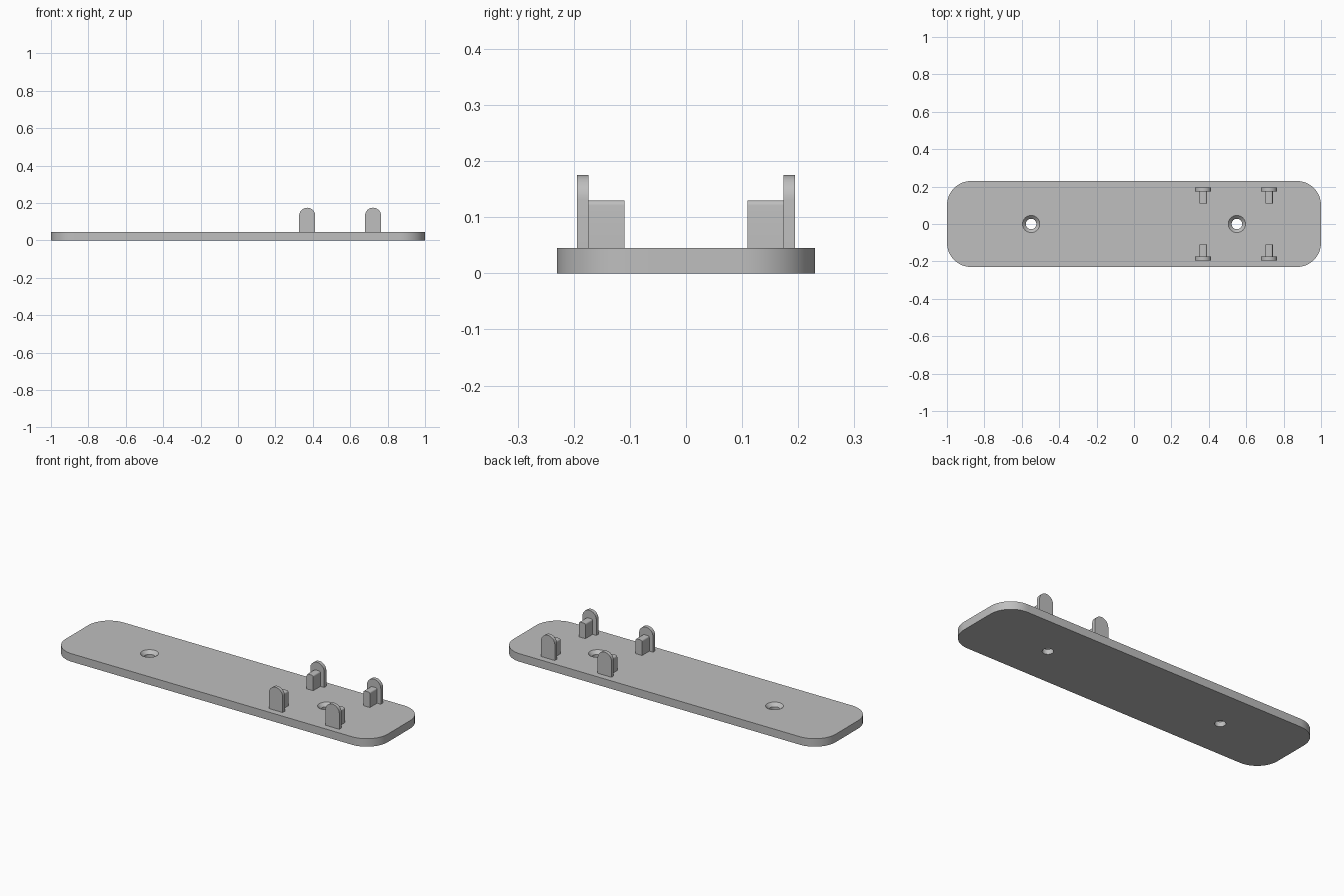
import bpy
import bmesh
from math import cos, sin, pi, radians
from mathutils import Matrix

cube = bpy.data.objects.get("Cube")
if cube:
    bpy.data.objects.remove(cube, do_unlink=True)

PLATE_TOP = 0.045

grey = bpy.data.materials.new("light_grey")
grey.use_nodes = True
colour = (0.52, 0.52, 0.52, 1)
grey.diffuse_color = colour
grey.node_tree.nodes["Principled BSDF"].inputs["Base Color"].default_value = colour


def arc(cx, cy, r, start, end, steps):
    """Points on an arc, angles in degrees."""
    angles = [radians(start + (end - start) * i / steps) for i in range(steps + 1)]
    return [(cx + r * cos(a), cy + r * sin(a)) for a in angles]


def prism(name, outline, depth, matrix=Matrix()):
    """Extrude a 2D outline along its normal, then place it."""
    bm = bmesh.new()
    face = bm.faces.new([bm.verts.new((u, v, 0)) for u, v in outline])
    side = bmesh.ops.extrude_face_region(bm, geom=[face])["geom"]
    bmesh.ops.translate(bm, vec=(0, 0, depth),
                        verts=[g for g in side if isinstance(g, bmesh.types.BMVert)])
    bmesh.ops.transform(bm, matrix=matrix, verts=bm.verts)
    return finish(name, bm)


def finish(name, bm):
    bmesh.ops.recalc_face_normals(bm, faces=bm.faces)
    mesh = bpy.data.meshes.new(name)
    bm.to_mesh(mesh)
    bm.free()
    mesh.materials.append(grey)
    obj = bpy.data.objects.new(name, mesh)
    bpy.context.collection.objects.link(obj)
    return obj


def smooth(obj):
    bpy.ops.object.select_all(action="DESELECT")
    obj.select_set(True)
    bpy.context.view_layer.objects.active = obj
    bpy.ops.object.shade_smooth_by_angle(angle=radians(30))


# Base plate with rounded corners
R = 0.13
X, Y = 1 - R, 0.23 - R
corners = [(X, Y, 0), (-X, Y, 90), (-X, -Y, 180), (X, -Y, 270)]
outline = [p for cx, cy, a in corners for p in arc(cx, cy, R, a, a + 90, 16)]
plate = prism("base_plate", outline, PLATE_TOP)

# Countersunk screw holes
SINK = 0.018
for x in (-0.55, 0.55):
    bm = bmesh.new()
    profile = [(0, -0.02), (0.028, -0.02), (0.028, PLATE_TOP - SINK),
               (0.046, PLATE_TOP), (0.046, 0.08), (0, 0.08)]
    verts = [bm.verts.new((x + r, 0, z)) for r, z in profile]
    edges = [bm.edges.new(pair) for pair in zip(verts, verts[1:])]
    bmesh.ops.spin(bm, geom=verts + edges, cent=(x, 0, 0), axis=(0, 0, 1),
                   angle=2 * pi, steps=40)
    bmesh.ops.remove_doubles(bm, verts=bm.verts, dist=0.0001)
    cutter = finish("screw_hole_cutter", bm)
    cutter.hide_render = True
    bpy.context.view_layer.objects.active = plate
    cut = plate.modifiers.new("screw_hole", "BOOLEAN")
    cut.operation, cut.solver, cut.object = "DIFFERENCE", "EXACT", cutter
    bpy.ops.object.modifier_apply(modifier=cut.name)
    bpy.data.objects.remove(cutter, do_unlink=True)
smooth(plate)

# Four clips: a round-topped tab with a narrower post on its inner side
TAB_R, POST_W, FILLET = 0.043, 0.02, 0.009
tab_shape = [(-TAB_R, 0.04), (TAB_R, 0.04)] + arc(0, 0.175 - TAB_R, TAB_R, 0, 180, 24)
inset = POST_W - FILLET
post_shape = ([(-POST_W, 0.04), (POST_W, 0.04)]
              + arc(inset, 0.13 - FILLET, FILLET, 0, 90, 6)
              + arc(-inset, 0.13 - FILLET, FILLET, 90, 180, 6))

for x, end in ((0.37, "inner"), (0.722, "outer")):
    for sign, side in ((-1, "front"), (1, "back")):
        turn = Matrix.Rotation(pi if sign > 0 else 0, 4, "Z")
        upright = Matrix.Rotation(pi / 2, 4, "X")
        place = Matrix.Translation((x, 0, 0)) @ turn
        tab = prism(f"{side}_{end}_tab", tab_shape, 0.02,
                    place @ Matrix.Translation((0, -0.174, 0)) @ upright)
        post = prism(f"{side}_{end}_post", post_shape, 0.066,
                     place @ Matrix.Translation((0, -0.11, 0)) @ upright)
        smooth(tab)
        smooth(post)
